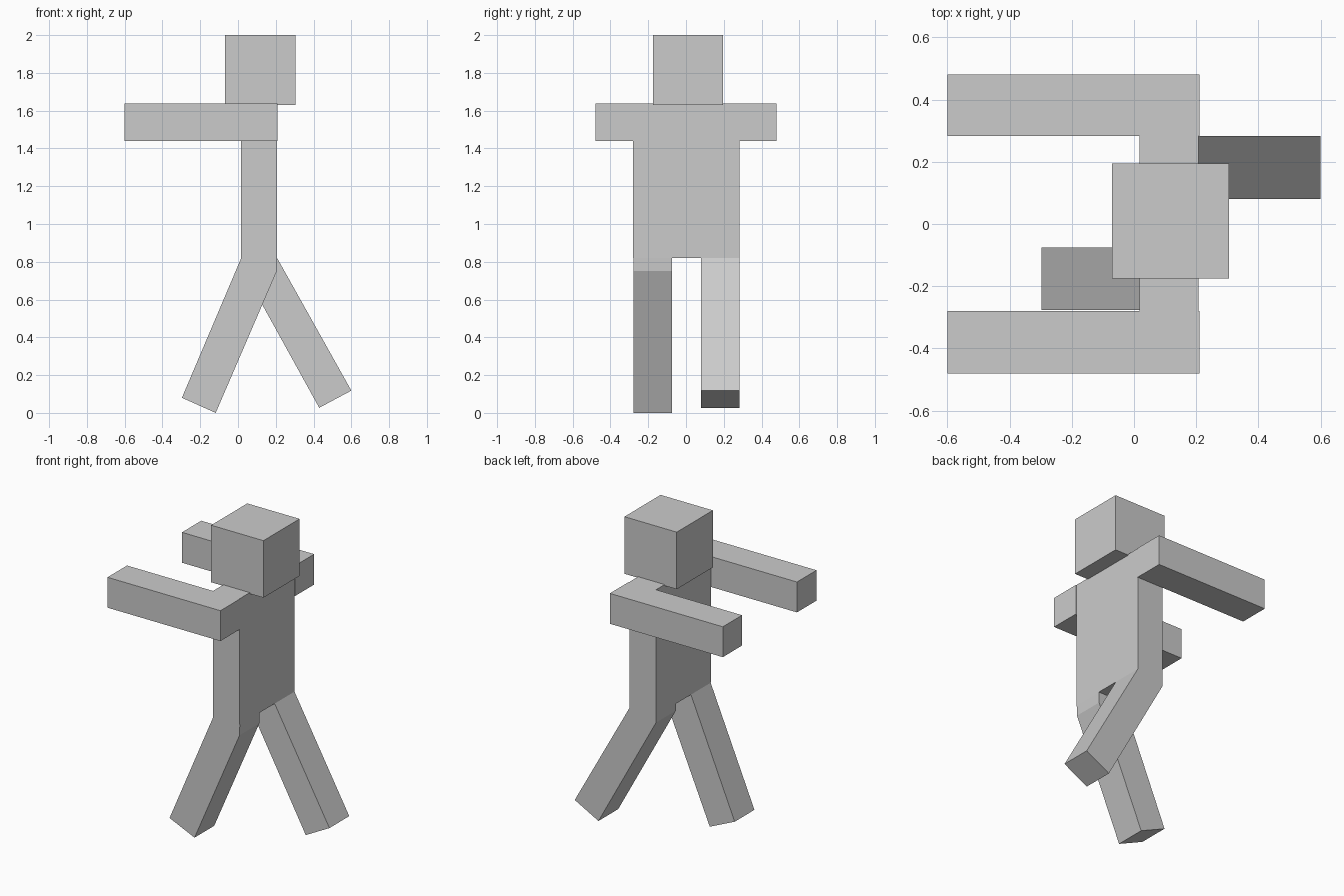
import bpy
import bmesh

cube = bpy.data.objects.get("Cube")
if cube:
    bpy.data.objects.remove(cube, do_unlink=True)

# One plain grey for the whole figure
grey = bpy.data.materials.new("plain_grey")
grey.use_nodes = True
grey.diffuse_color = (0.6, 0.6, 0.6, 1)
grey.node_tree.nodes["Principled BSDF"].inputs["Base Color"].default_value = (0.6, 0.6, 0.6, 1)


def prism(name, profile, y0, y1):
    """Extrude an x-z profile along y."""
    bm = bmesh.new()
    face = bm.faces.new([bm.verts.new((x, y0, z)) for x, z in profile])
    new = bmesh.ops.extrude_face_region(bm, geom=[face])["geom"]
    for v in new:
        if isinstance(v, bmesh.types.BMVert):
            v.co.y = y1
    bmesh.ops.recalc_face_normals(bm, faces=bm.faces)
    mesh = bpy.data.meshes.new(name)
    bm.to_mesh(mesh)
    bm.free()
    mesh.materials.append(grey)
    obj = bpy.data.objects.new(name, mesh)
    bpy.context.collection.objects.link(obj)
    return obj


def box(name, x0, x1, y0, y1, z0, z1):
    return prism(name, [(x0, z0), (x1, z0), (x1, z1), (x0, z1)], y0, y1)


# Head and torso
box("head", -0.07, 0.305, -0.175, 0.195, 1.63, 2.0)
box("torso", 0.017, 0.207, -0.28, 0.283, 0.82, 1.637)

# Arms stretched out to one side
box("right_arm", -0.6, 0.21, -0.48, -0.28, 1.44, 1.637)
box("left_arm", -0.6, 0.21, 0.283, 0.48, 1.44, 1.637)

# Striding legs
prism("right_leg", [(0.017, 0.82), (-0.297, 0.08), (-0.118, 0.0), (0.205, 0.75), (0.207, 0.82)],
      -0.277, -0.075)
prism("left_leg", [(0.207, 0.82), (0.6, 0.118), (0.43, 0.027), (0.017, 0.775), (0.017, 0.82)],
      0.08, 0.283)
